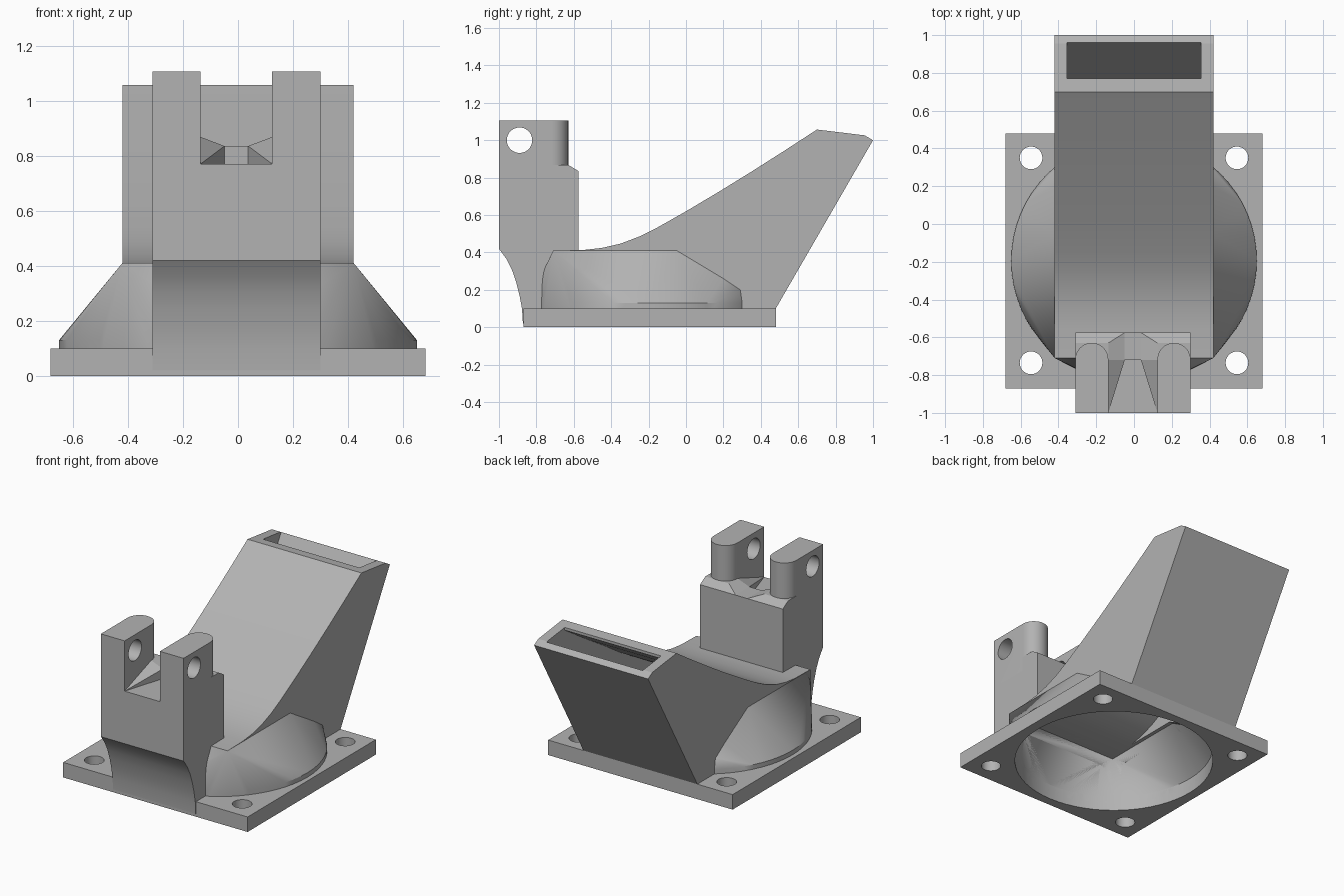
import bpy, bmesh
from math import sin, cos, pi, radians

if "Cube" in bpy.data.objects:
    bpy.data.objects.remove(bpy.data.objects["Cube"], do_unlink=True)

grey = bpy.data.materials.new("plain grey")
grey.use_nodes = True
colour = (0.45, 0.45, 0.45, 1)
grey.diffuse_color = colour
grey.node_tree.nodes["Principled BSDF"].inputs["Base Color"].default_value = colour

CY = -0.195      # fan centre along y
AX = -0.006      # arm centre along x


def finish(name, bm):
    bmesh.ops.recalc_face_normals(bm, faces=bm.faces)
    mesh = bpy.data.meshes.new(name)
    bm.to_mesh(mesh)
    bm.free()
    mesh.materials.append(grey)
    ob = bpy.data.objects.new(name, mesh)
    bpy.context.collection.objects.link(ob)
    return ob


def prism(name, points, low, high, axis):
    """Extrude a 2D outline along x (outline in y, z) or z (outline in x, y)."""
    bm = bmesh.new()
    place = (lambda p: (low, *p)) if axis == "x" else (lambda p: (*p, low))
    face = bm.faces.new([bm.verts.new(place(p)) for p in points])
    out = bmesh.ops.extrude_face_region(bm, geom=[face])
    verts = [v for v in out["geom"] if isinstance(v, bmesh.types.BMVert)]
    d = high - low
    bmesh.ops.translate(bm, verts=verts, vec=(d, 0, 0) if axis == "x" else (0, 0, d))
    return finish(name, bm)


def hull(name, points):
    bm = bmesh.new()
    for p in points:
        bm.verts.new(p)
    bmesh.ops.convex_hull(bm, input=bm.verts)
    loose = [v for v in bm.verts if not v.link_faces]
    bmesh.ops.delete(bm, geom=loose, context="VERTS")
    return finish(name, bm)


def circle(cx, cy, r, n=64, start=0, sweep=2 * pi):
    return [(cx + r * cos(start + sweep * i / n), cy + r * sin(start + sweep * i / n))
            for i in range(n)]


def cut(ob, cutters):
    for c in cutters:
        mod = ob.modifiers.new("cut", "BOOLEAN")
        mod.operation = "DIFFERENCE"
        mod.solver = "EXACT"
        mod.object = c
    graph = bpy.context.evaluated_depsgraph_get()
    mesh = bpy.data.meshes.new_from_object(ob.evaluated_get(graph))
    ob.modifiers.clear()
    ob.data = mesh


def funnel_points(r, z0, z1, rim):
    """Round base rings plus mirrored upper rim points."""
    pts = [(x, y, z) for z in (z0, z1) for x, y in circle(0, CY, r)]
    return pts + [(s * x, y, z) for s in (-1, 1) for x, y, z in rim]


# Base plate
base = prism("base_plate", [(-.68, -.87), (.68, -.87), (.68, .48), (-.68, .48)], 0, .1, "z")
holes = [prism("screw_hole_cutter", circle(x, y, .06, 32), -.1, .3, "z")
         for x in (-.545, .545) for y in (-.735, .35)]

# Funnel from the round opening to the duct
funnel = hull("funnel", funnel_points(.65, .05, .13, [
    (.42, -.71, .41), (.42, -.05, .41), (.42, .2, .26), (.42, .29, .2)]))
funnel_in = hull("funnel_cutter", funnel_points(.615, -.1, .1, [
    (.38, -.66, .36), (.38, -.08, .36), (.38, .17, .22), (.38, .25, .16)]))

# Duct with its curved top and slanted outlet
duct = prism("duct", [
    (-.66, .06), (-.705, .41), (-.55, .413), (-.45, .424), (-.35, .447), (-.25, .485),
    (-.15, .535), (0, .62), (.18, .727), (.35, .832), (.52, .94), (.7, 1.057), (.955, 1.026),
    (1, 1), (.48, .1), (.48, .06)], -.42, .42, "x")
duct_in = prism("duct_cutter", [
    (-.6, .1), (-.64, .35), (-.45, .36), (-.35, .38), (-.25, .415), (-.15, .465), (0, .55),
    (.18, .655), (.35, .765), (.52, .87), (.77, 1.03), (.77, 1.2), (.96, 1.2),
    (.96, 1.02), (.42, .1)], -.355, .355, "x")
cavity = [funnel_in, duct_in]

# Mounting arm, sweeping forward from the base
arm = prism("arm", [
    (-.872, .02), (-.877, .1), (-.89, .17), (-.908, .24), (-.93, .305), (-.96, .365),
    (-1, .42), (-1, .77), (-.72, .77), (-.72, .835), (-.575, .835), (-.575, .02)],
    AX - .305, AX + .305, "x")

# Clevis prongs with rounded backs, plus the sloped webs at their feet
pin = prism("pin_hole_cutter", circle(-.89, 1.0, .068, 40), -.6, .6, "x")
prongs, webs = [], []
for side, s in (("right", -1), ("left", 1)):
    inner, outer = AX + s * .13, AX + s * .305
    mid, r = (inner + outer) / 2, .0875
    outline = [(mid - r, -1), (mid + r, -1)] + circle(mid, -.717, r, 20, 0, pi) + [(mid - r, -.717)]
    prongs.append(prism(side + "_prong", outline, .76, 1.105, "z"))
    tip = AX + s * .043
    webs.append(hull(side + "_slot_web", [
        (inner, -1, .77), (inner, -.72, .868), (tip, -.72, .835), (tip, -.72, .76),
        (inner, -.72, .76)]))
    webs.append(hull(side + "_rear_web", [
        (inner, -.72, .868), (outer, -.72, .868), (inner, -.63, .868), (outer, -.63, .868),
        (outer, -.575, .835), (tip, -.575, .835), (tip, -.72, .835), (outer, -.72, .8),
        (outer, -.575, .8), (tip, -.575, .8), (tip, -.72, .8)]))

# Hollow out the air path and drill the holes
cut(base, holes + [funnel_in])
for part in (funnel, duct, arm):
    cut(part, cavity)
for prong in prongs:
    cut(prong, [pin])
for cutter in holes + cavity + [pin]:
    bpy.data.objects.remove(cutter, do_unlink=True)

# Smooth the curved walls, keep the edges sharp
bpy.ops.object.select_all(action="DESELECT")
for ob in [base, funnel, duct, arm] + prongs:
    ob.select_set(True)
    bpy.context.view_layer.objects.active = ob
bpy.ops.object.shade_smooth_by_angle(angle=radians(22))
